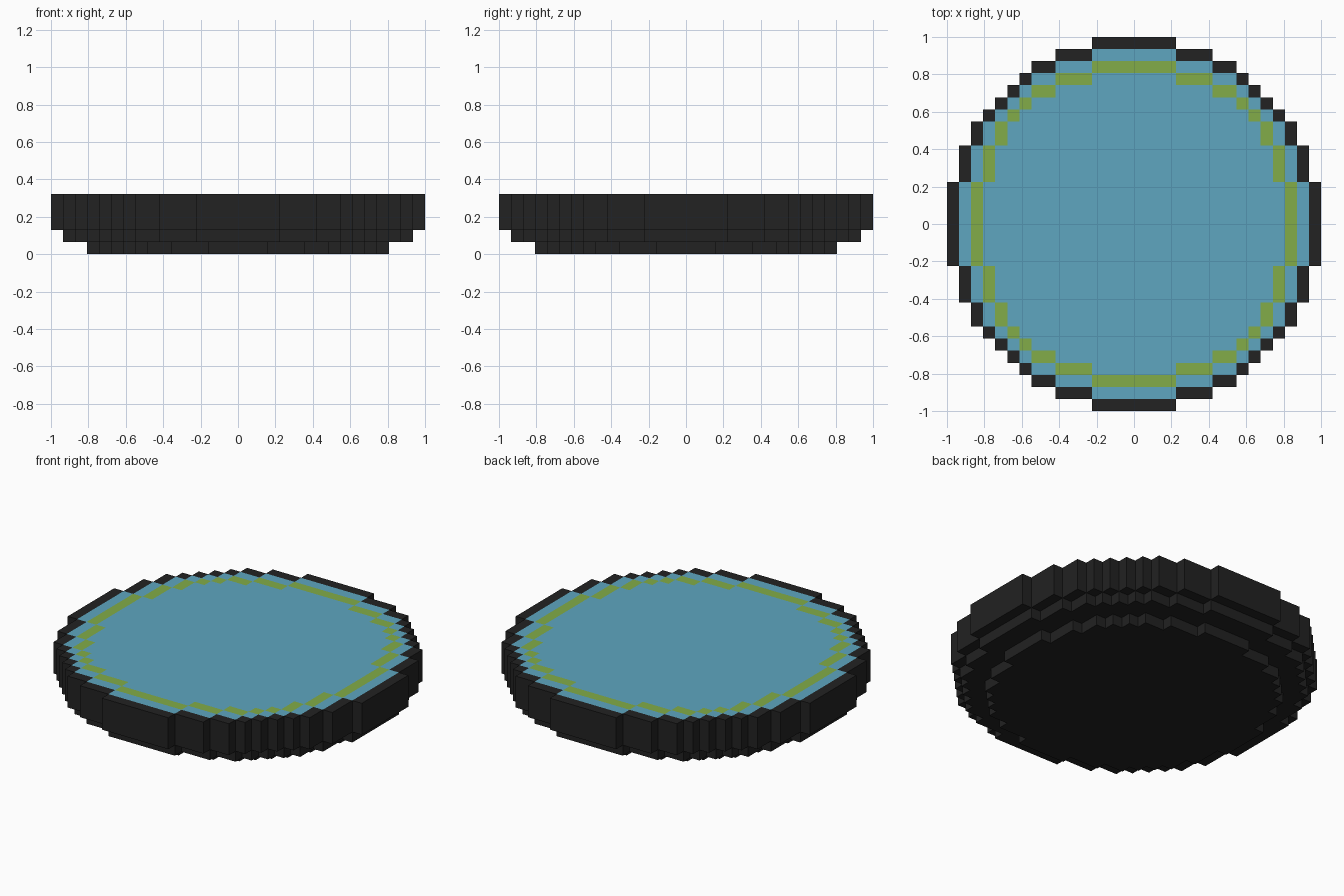
import bpy
import bmesh

if "Cube" in bpy.data.objects:
    bpy.data.objects.remove(bpy.data.objects["Cube"], do_unlink=True)

U = 2 / 31            # size of one square cell
SIDES = [(1, 0), (0, 1), (-1, 0), (0, -1)]


def material(name, color):
    m = bpy.data.materials.new(name)
    m.use_nodes = True
    m.diffuse_color = (*color, 1)
    bsdf = m.node_tree.nodes["Principled BSDF"]
    bsdf.inputs["Base Color"].default_value = (*color, 1)
    bsdf.inputs["Roughness"].default_value = 0.8
    return m


black = material("black", (0.016, 0.016, 0.016))
blue = material("water blue", (0.112, 0.381, 0.527))
green = material("leaf green", (0.223, 0.413, 0.065))


def disc(radius):
    """Cells of a stepped disc."""
    n = range(-15, 16)
    return {(i, j) for i in n for j in n if i * i + j * j <= radius ** 2}


def shrink(cells):
    """Remove the outermost band of cells."""
    return {(i, j) for i, j in cells
            if all((i + a, j + b) in cells for a, b in SIDES)}


def slab(name, cells, low, high, top_index=lambda cell: 0):
    """Extruded cell pattern, with the top coloured by a rule."""
    bm = bmesh.new()

    def quad(points, index=0):
        face = bm.faces.new([bm.verts.new([c * U for c in p]) for p in points])
        face.material_index = index

    for i, j in sorted(cells):
        corners = [(i + a / 2, j + b / 2)
                   for a, b in ((1, -1), (1, 1), (-1, 1), (-1, -1))]
        quad([(*c, high) for c in corners], top_index((i, j)))
        quad([(*c, low) for c in reversed(corners)])
        # Outer walls
        for k, (a, b) in enumerate(SIDES):
            if (i + a, j + b) not in cells:
                p, q = corners[k], corners[(k + 1) % 4]
                quad([(*p, low), (*q, low), (*q, high), (*p, high)])
    bmesh.ops.remove_doubles(bm, verts=bm.verts, dist=U / 100)
    mesh = bpy.data.meshes.new(name)
    bm.to_mesh(mesh)
    bm.free()
    for m in (black, blue, green):
        mesh.materials.append(m)
    obj = bpy.data.objects.new(name, mesh)
    bpy.context.collection.objects.link(obj)


# Nested patterns of the top: black rim, blue band, green ring, blue centre
outer = disc(15.5)
water = shrink(outer)
ring = shrink(water)
centre = shrink(ring)


def top_color(cell):
    if cell not in water:
        return 0
    return 2 if cell in ring - centre else 1


# Stepped underside and the main dish
slab("foot", disc(12.25), 0, 1)
slab("lower_step", disc(14.5), 1, 2)
slab("dish", outer, 2, 5, top_color)
